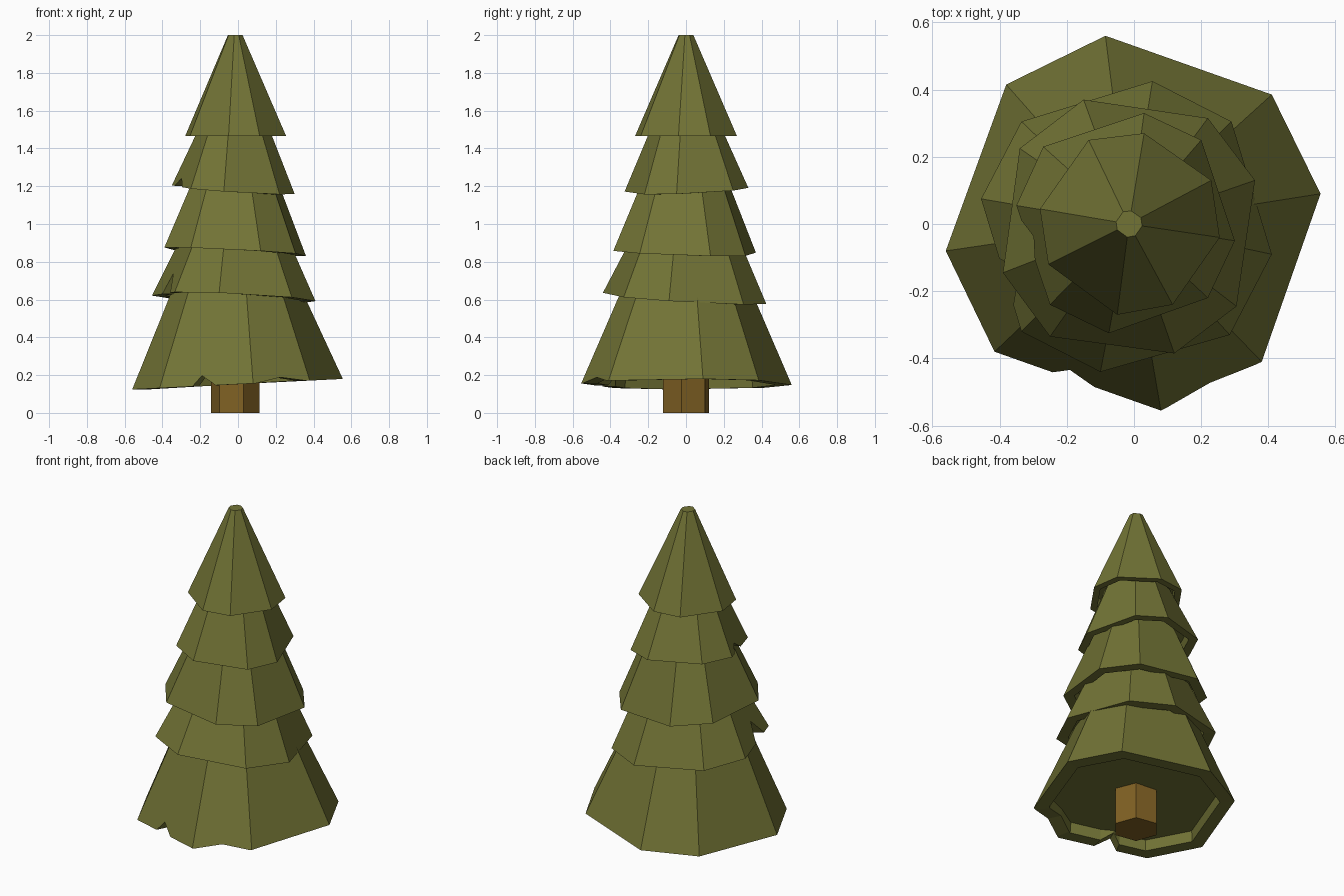
import bpy, bmesh, math
from mathutils import Vector

if "Cube" in bpy.data.objects:
    bpy.data.objects.remove(bpy.data.objects["Cube"])

CX = -0.015          # tree axis
SLOPE = 0.43         # how far each skirt leans in per unit of height


def material(name, rgb):
    m = bpy.data.materials.new(name)
    m.diffuse_color = (*rgb, 1)
    m.use_nodes = True
    m.node_tree.nodes["Principled BSDF"].inputs["Base Color"].default_value = m.diffuse_color
    return m


green = material("pine_green", (0.168, 0.173, 0.036))
brown = material("bark_brown", (0.215, 0.118, 0.017))


def finish(bm, name, mat):
    bmesh.ops.recalc_face_normals(bm, faces=bm.faces[:])
    me = bpy.data.meshes.new(name)
    bm.to_mesh(me)
    bm.free()
    me.materials.append(mat)
    bpy.context.collection.objects.link(bpy.data.objects.new(name, me))


def tier(name, corners, plane, top_z, top_scale, notches=None, depth=0.065):
    """Eight-sided leaning skirt with tilted hem, torn notches and a recessed underside."""
    notches = notches or {}
    bm = bmesh.new()
    n = len(corners)
    z0, sx, sy = plane

    def hem_z(x, y):
        return z0 + sx * x + sy * y

    def vert(x, y, z, s=1.0):
        return bm.verts.new((CX + (x - CX) * s, y * s, z))

    # hem outline points per edge: (x, y, lift)
    edges = []
    for i in range(n):
        a, b = Vector(corners[i]), Vector(corners[(i + 1) % n])
        pts = [(a.x, a.y, 0.0)]
        if i in notches:
            t0, t1, t2, h = notches[i]
            for t, lift in ((t0, 0), (t1, h), (t2, 0)):
                p = a.lerp(b, t)
                p -= (p - Vector((CX, 0))).normalized() * SLOPE * lift
                pts.append((p.x, p.y, lift))
        edges.append(pts)

    top = [vert(x, y, top_z, top_scale) for x, y in corners]
    outer = [[vert(x, y, hem_z(x, y) + l) for x, y, l in e] for e in edges]
    inner = [[vert(x, y, hem_z(x, y) + min(l, depth - 0.008), 0.85) for x, y, l in e] for e in edges]
    ceil = [[vert(x, y, hem_z(x, y) + depth, 0.84) for x, y, l in e] for e in edges]

    # sloping outside faces
    for i in range(n):
        j = (i + 1) % n
        bm.faces.new(outer[i] + [outer[j][0], top[j], top[i]])
    # rim and inside wall
    o, r, c = (sum(ring, []) for ring in (outer, inner, ceil))
    for lo, hi in ((o, r), (r, c)):
        for k in range(len(lo)):
            m = (k + 1) % len(lo)
            bm.faces.new((lo[k], lo[m], hi[m], hi[k]))
    bm.faces.new(c)
    bm.faces.new(top)
    finish(bm, name, green)


# branches, bottom to top
tier("branches_bottom",
     [(-.085, .56), (.41, .385), (.555, .09), (.38, -.41),
      (.08, -.555), (-.415, -.38), (-.56, -.08), (-.38, .415)],
     (.152, .05, 0), .72, .56,
     {4: (.40, .565, .65, .055), 3: (.05, .5, .95, .025)})
tier("branches_lower",
     [(.055, .425), (.29, .305), (.41, -.09), (.285, -.33),
      (-.1, -.44), (-.335, -.32), (-.455, .075), (-.335, .305)],
     (.605, -.045, -.06), .93, .65,
     {5: (.2, .42, .55, .11)})
tier("branches_middle",
     [(-.15, .37), (.22, .315), (.36, .13), (.305, -.245),
      (.12, -.385), (-.25, -.335), (-.39, -.145), (-.34, .225)],
     (.852, -.05, -.03), 1.25, .575)
tier("branches_upper",
     [(.03, .33), (.2, .25), (.3, -.05), (.22, -.22),
      (-.075, -.325), (-.25, -.24), (-.35, .055), (-.27, .23)],
     (1.18, -.065, .04), 1.53, .54,
     {5: (.45, .68, .85, .045)})
tier("branches_top",
     [(-.135, .25), (.03, .27), (.23, .13), (.255, -.04),
      (.115, -.24), (-.05, -.27), (-.255, -.12), (-.28, .045)],
     (1.465, 0, 0), 2.0, .145)

# six-sided trunk
bm = bmesh.new()
rings = [[bm.verts.new((CX + .13 * math.cos(math.radians(60 * k - 10)),
                        .13 * math.sin(math.radians(60 * k - 10)), z))
          for k in range(6)] for z in (0, .3)]
for k in range(6):
    m = (k + 1) % 6
    bm.faces.new((rings[0][k], rings[0][m], rings[1][m], rings[1][k]))
for ring in rings:
    bm.faces.new(ring)
finish(bm, "trunk", brown)
